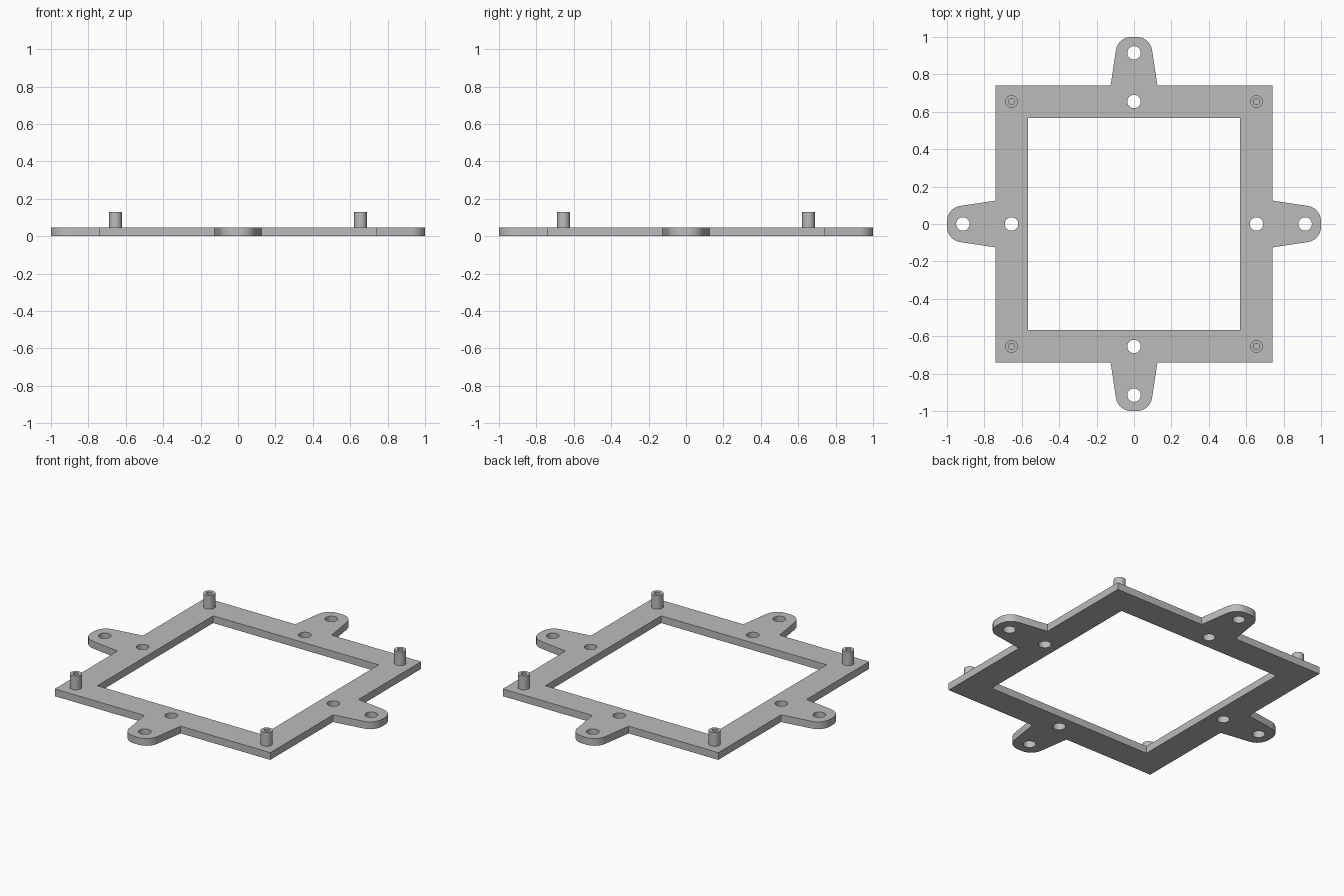
import bpy
import bmesh
from math import sin, cos, tan, pi, atan2
from mathutils import Vector, Matrix

if "Cube" in bpy.data.objects:
    bpy.data.objects.remove(bpy.data.objects["Cube"], do_unlink=True)

# Dimensions
FRAME, OPENING, TIP = 0.74, 0.568, 1.0
TAB_BASE, TAB_TIP, TAB_ROUND = 0.125, 0.086, 0.083
BOLT_RADIUS, BOLT_INNER, BOLT_OUTER = 0.036, 0.655, 0.915
POST_RADIUS, PIN_RADIUS = 0.034, 0.016
PLATE_TOP, POST_TOP = 0.045, 0.13

grey = bpy.data.materials.new("light grey plastic")
grey.use_nodes = True
colour = (0.5, 0.5, 0.5, 1)
grey.diffuse_color = colour
grey.node_tree.nodes["Principled BSDF"].inputs["Base Color"].default_value = colour


def circle(x, y, radius, sides=32):
    return [(x + radius * cos(2 * pi * i / sides), y + radius * sin(2 * pi * i / sides))
            for i in range(sides)]


def square(half):
    return [(-half, -half), (half, -half), (half, half), (-half, half)]


def slab(name, loops, bottom, top):
    """Fill an outline with its holes and extrude it upwards."""
    bm = bmesh.new()
    for loop in loops:
        verts = [bm.verts.new((x, y, bottom)) for x, y in loop]
        for a, b in zip(verts, verts[1:] + verts[:1]):
            bm.edges.new((a, b))
    bmesh.ops.triangle_fill(bm, edges=bm.edges[:], use_beauty=True, normal=(0, 0, 1))
    grown = bmesh.ops.extrude_face_region(bm, geom=bm.faces[:], use_keep_orig=True)["geom"]
    moved = [v for v in grown if isinstance(v, bmesh.types.BMVert)]
    bmesh.ops.translate(bm, verts=moved, vec=(0, 0, top - bottom))
    bmesh.ops.recalc_face_normals(bm, faces=bm.faces[:])
    mesh = bpy.data.meshes.new(name)
    bm.to_mesh(mesh)
    bm.free()
    mesh.materials.append(grey)
    obj = bpy.data.objects.new(name, mesh)
    bpy.context.collection.objects.link(obj)
    bpy.ops.object.select_all(action="DESELECT")
    obj.select_set(True)
    bpy.context.view_layer.objects.active = obj
    bpy.ops.object.shade_smooth_by_angle(angle=pi / 6)
    return obj


# One side of the outline: frame corner, then a tapered tab with a rounded tip
lean = atan2(TAB_BASE - TAB_TIP, TIP - FRAME)
setback = TAB_ROUND * tan((pi / 2 - lean) / 2)
centre = Vector((TAB_TIP - setback, TIP - TAB_ROUND))
steps = 10
half_tab = [(TAB_BASE, FRAME)]
for i in range(steps + 1):
    angle = lean + (pi / 2 - lean) * i / steps
    half_tab.append((centre.x + TAB_ROUND * cos(angle), centre.y + TAB_ROUND * sin(angle)))
side = [(FRAME, FRAME)] + half_tab + [(-x, y) for x, y in reversed(half_tab)]

# Repeat the side and its bolt holes around the frame
outline, holes = [], []
for quarter in range(4):
    turn = Matrix.Rotation(quarter * pi / 2, 2)
    outline += [tuple(turn @ Vector(p)) for p in side]
    for distance in (BOLT_INNER, BOLT_OUTER):
        holes.append(circle(*(turn @ Vector((0, distance))), BOLT_RADIUS))

slab("mounting_frame", [outline, square(OPENING)] + holes, 0, PLATE_TOP)

# Hollow corner posts, sunk slightly into the frame
for x, x_name in ((-1, "right"), (1, "left")):
    for y, y_name in ((-1, "front"), (1, "back")):
        spot = (x * BOLT_INNER, y * BOLT_INNER)
        slab(f"{y_name}_{x_name}_post",
             [circle(*spot, POST_RADIUS), circle(*spot, PIN_RADIUS, 20)],
             PLATE_TOP - 0.005, POST_TOP)
